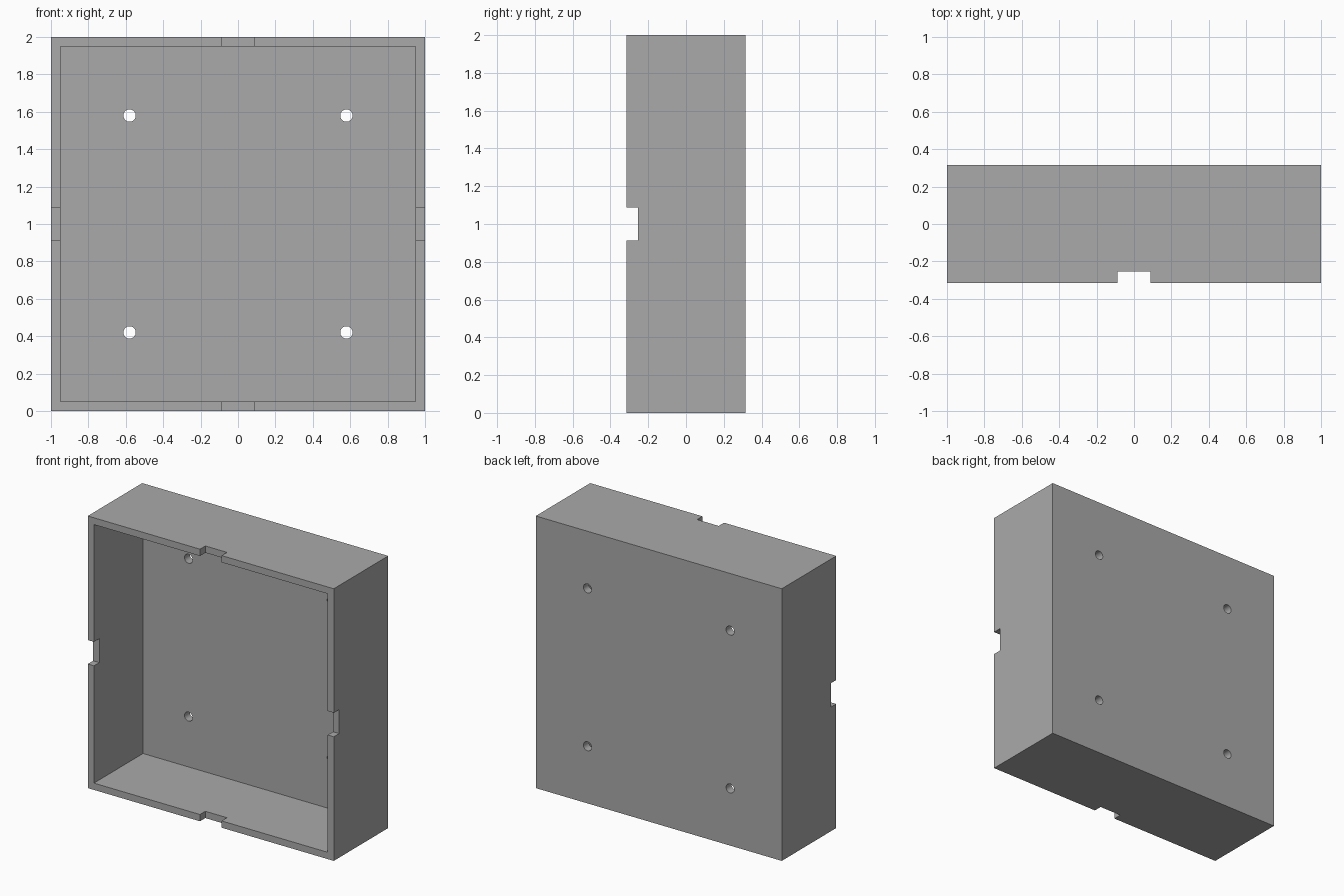
import bpy
import math

WIDTH, DEPTH = 2.0, 0.632
WALL, BACK = 0.05, 0.062
NOTCH_WIDTH, NOTCH_DEPTH = 0.176, 0.062
HOLE_RADIUS, HOLE_OFFSET = 0.033, 0.58
FRONT = -DEPTH / 2
MID = WIDTH / 2

start_cube = bpy.data.objects.get("Cube")
if start_cube:
    bpy.data.objects.remove(start_cube, do_unlink=True)

grey = bpy.data.materials.new("plain grey")
grey.use_nodes = True
colour = (0.4, 0.4, 0.4, 1)
grey.diffuse_color = colour
grey.node_tree.nodes["Principled BSDF"].inputs["Base Color"].default_value = colour


def box(name, size, y=0.0):
    """Box centred on the tray's middle height, at depth y."""
    bpy.ops.mesh.primitive_cube_add(size=1, location=(0, y, MID))
    obj = bpy.context.object
    obj.name = name
    obj.scale = size
    bpy.ops.object.transform_apply(location=False, rotation=False, scale=True)
    obj.data.materials.append(grey)
    return obj


def cut(target, cutter):
    """Subtract the cutter from the target and discard it."""
    cutter.hide_render = True
    mod = target.modifiers.new("cut", "BOOLEAN")
    mod.operation = "DIFFERENCE"
    mod.solver = "EXACT"
    mod.object = cutter
    bpy.context.view_layer.objects.active = target
    bpy.ops.object.modifier_apply(modifier=mod.name)
    bpy.data.objects.remove(cutter, do_unlink=True)


# Outer block
tray = box("open_tray", (WIDTH, DEPTH, WIDTH))

# Cavity, open at the front
inner = WIDTH - 2 * WALL
cut(tray, box("cavity_cutter", (inner, DEPTH, inner), -BACK))

# Rim notches: each bar cuts through two opposite walls
bar_depth = 2 * NOTCH_DEPTH
cut(tray, box("side_notch_cutter", (WIDTH + 1, bar_depth, NOTCH_WIDTH), FRONT))
cut(tray, box("end_notch_cutter", (NOTCH_WIDTH, bar_depth, WIDTH + 1), FRONT))

# Four mounting holes through the back
for sx in (-1, 1):
    for sz in (-1, 1):
        bpy.ops.mesh.primitive_cylinder_add(
            vertices=48, radius=HOLE_RADIUS, depth=4 * BACK,
            location=(sx * HOLE_OFFSET, DEPTH / 2, MID + sz * HOLE_OFFSET),
            rotation=(math.pi / 2, 0, 0))
        drill = bpy.context.object
        drill.data.materials.append(grey)
        cut(tray, drill)

# Round hole walls, crisp edges
bpy.ops.object.select_all(action="DESELECT")
tray.select_set(True)
bpy.context.view_layer.objects.active = tray
bpy.ops.object.shade_smooth_by_angle(angle=math.radians(30))
